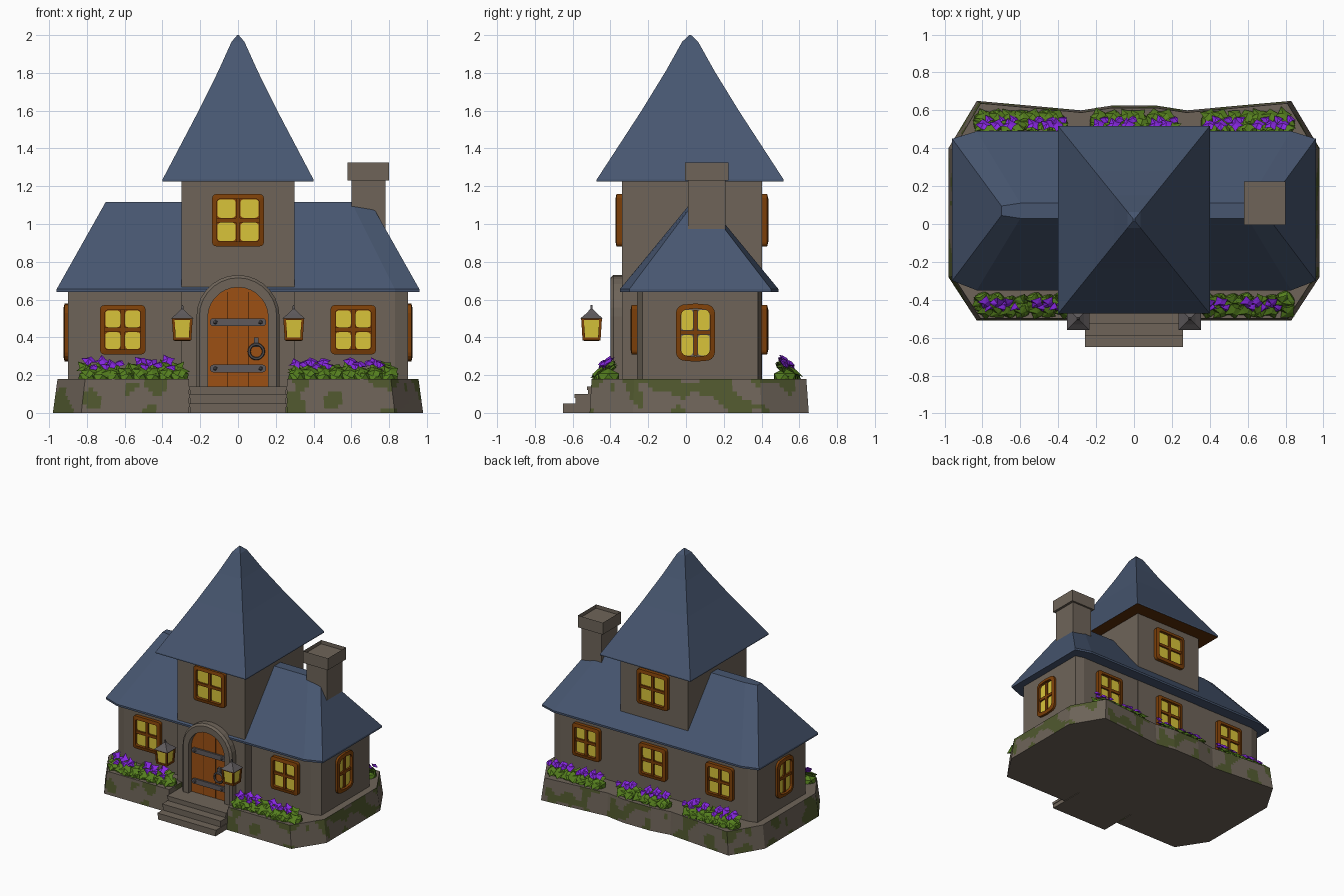
import bpy, bmesh, random
from math import sin, cos, pi, radians
from mathutils import Vector, Matrix, noise

random.seed(4)
if "Cube" in bpy.data.objects:
    bpy.data.objects.remove(bpy.data.objects["Cube"])


def material(name, code):
    rgb = [((int(code[i:i + 2], 16) / 255 + 0.055) / 1.055) ** 2.4 for i in (0, 2, 4)]
    m = bpy.data.materials.new(name)
    m.use_nodes = True
    m.diffuse_color = (*rgb, 1)
    m.node_tree.nodes["Principled BSDF"].inputs["Base Color"].default_value = (*rgb, 1)
    return m


STONE = material("stone", "6E6459")
SLATE = material("roof slate", "475670")
MOSS = material("moss", "50582E")
FRAME = material("window wood", "7C3F08")
OAK = material("door wood", "9C5014")
GLOW = material("lit glass", "D8C43A")
LEAF = material("leaf green", "557F1E")
PETAL = material("purple petal", "8A28E6")
METAL = material("grey metal", "5E5A5C")
DARK = material("dark soffit wood", "5A2C08")


def finish(bm, name, mats, matrix=None, smooth=False):
    bmesh.ops.recalc_face_normals(bm, faces=bm.faces)
    me = bpy.data.meshes.new(name)
    bm.to_mesh(me)
    bm.free()
    for m in mats:
        me.materials.append(m)
    ob = bpy.data.objects.new(name, me)
    bpy.context.collection.objects.link(ob)
    if matrix:
        ob.matrix_world = matrix
    if smooth:
        bpy.context.view_layer.objects.active = ob
        ob.select_set(True)
        bpy.ops.object.shade_smooth_by_angle(angle=radians(40))
        ob.select_set(False)
    return ob


def loft(bm, rings, mat=0, caps=True, closed=False):
    """Skin rings of equal length; cap the ends or join last to first."""
    vs = [[bm.verts.new(p) for p in r] for r in rings]
    n = len(vs[0])
    pairs = list(zip(vs, vs[1:])) + ([(vs[-1], vs[0])] if closed else [])
    faces = [bm.faces.new((a[i], a[(i + 1) % n], b[(i + 1) % n], b[i]))
             for a, b in pairs for i in range(n)]
    if caps and not closed:
        faces += [bm.faces.new(vs[0][::-1]), bm.faces.new(vs[-1])]
    for f in faces:
        f.material_index = mat
    return faces


def rect(x0, x1, y0, y1, z):
    return [(x0, y0, z), (x1, y0, z), (x1, y1, z), (x0, y1, z)]


def box(bm, x0, x1, y0, y1, z0, z1, mat=0):
    return loft(bm, [rect(x0, x1, y0, y1, z0), rect(x0, x1, y0, y1, z1)], mat)


def at(pts, y):
    return [(x, y, z) for x, z in pts]


def mirrored(half):
    """Complete an outline given from front to back on the +x side."""
    return half + [(-x, y) for x, y in reversed(half)]


def rounded(w, h, r, bulge=0, cx=0, cz=0):
    pts = []
    for k, (sx, sz) in enumerate(((1, 1), (-1, 1), (-1, -1), (1, -1))):
        pts += [(sx * (w - r) + r * cos(a), sz * (h - r) + r * sin(a))
                for a in (k * pi / 2 + i * pi / 6 for i in range(4))]
        if k % 2 == 0:
            pts.append((0, sz * h))
    return [(cx + x, cz + z + bulge * (1 - (x / w) ** 2) * (1 if z > 0 else -1)) for x, z in pts]


def arch(r, spring, foot, n=14):
    return [(r, foot)] + [(r * cos(i * pi / n), spring + r * sin(i * pi / n))
                          for i in range(n + 1)] + [(-r, foot)]


# Stone plinth with mossy patches and a notch for the steps
half = [(0.26, -0.34), (0.26, -0.51), (0.83, -0.51), (0.98, -0.28), (0.98, 0.4),
        (0.83, 0.65), (0.55, 0.625), (0.28, 0.6), (0.12, 0.625)]
outline = []
loop = mirrored(half)
for p, q in zip(loop, loop[1:] + loop[:1]):
    p, q = Vector(p), Vector(q)
    n = max(1, round((q - p).length / 0.025))
    outline += [p.lerp(q, i / n) for i in range(n)]
bm = bmesh.new()
loft(bm, [[(x * (1 - 0.025 * t) if abs(x) > 0.3 else x, y * (1 - 0.02 * t), 0.18 * t)
           for x, y in outline] for t in (i / 8 for i in range(9))])
for f in bm.faces:
    c = f.calc_center_median()
    if len(f.verts) == 4 and noise.noise(c * 8 + Vector((3, 1, 5))) > 0.13:
        f.material_index = 1
finish(bm, "plinth", [STONE, MOSS])

# Front steps
bm = bmesh.new()
for y, z in ((-0.65, 0.05), (-0.585, 0.1), (-0.52, 0.14)):
    box(bm, -0.255, 0.255, y, -0.33, 0, z - 0.02)
    box(bm, -0.26, 0.26, y - 0.005 if y > -0.6 else y, -0.33, z - 0.02, z)
finish(bm, "front_steps", [STONE])

# Walls
bm = bmesh.new()
wall = mirrored([(0.83, -0.26), (0.9, -0.23), (0.9, 0.38), (0.83, 0.4)])
loft(bm, [[(x, y, z) for x, y in wall] for z in (0.17, 0.67)])
finish(bm, "wing_walls", [STONE])
bm = bmesh.new()
box(bm, -0.3, 0.3, -0.34, 0.402, 0.1, 1.24)
finish(bm, "tower_walls", [STONE])

# Hipped wing roof
bm = bmesh.new()
eave = mirrored([(0.83, -0.35), (0.96, -0.3), (0.96, 0.45), (0.83, 0.49)])
ridge = mirrored([(0.6, 0.03), (0.7, 0.045), (0.7, 0.095), (0.6, 0.11)])
loft(bm, [[(x, y, 0.64) for x, y in eave], [(x, y, 0.655) for x, y in eave],
          [(x, y, 1.117) for x, y in ridge]])
finish(bm, "wing_roof", [SLATE])

# Tower spire with a dark underside
bm = bmesh.new()
rings = [[(x * s, 0.022 + y * s, z) for x, y, z in rect(-0.4, 0.4, -0.495, 0.495, z)]
         for s, z in ((1, 1.225), (1, 1.235), (0.52, 1.6), (0.26, 1.81), (0.085, 1.965), (0.01, 2.0))]
loft(bm, rings)
for f in bm.faces:
    f.material_index = int(f.calc_center_median().z < 1.228)
finish(bm, "tower_roof", [SLATE, DARK])

# Chimney with a sunken flue
bm = bmesh.new()
box(bm, 0.6, 0.78, 0.01, 0.21, 0.85, 1.235)
top = box(bm, 0.58, 0.8, -0.005, 0.225, 1.23, 1.325)[-1]
bmesh.ops.inset_region(bm, faces=[top], thickness=0.06)
bmesh.ops.translate(bm, verts=top.verts, vec=(0, 0, -0.03))
finish(bm, "chimney", [STONE])


# Four-pane windows
def window(name, x, y, z, turn, w=0.12, h=0.13, r=0.02, bulge=0):
    bm = bmesh.new()
    outer, inner = rounded(w, h, r, bulge), rounded(w - 0.026, h - 0.026, r * 0.7, bulge)
    loft(bm, [at(outer, 0.01), at(outer, -0.028), at(inner, -0.034), at(inner, 0.0)], closed=True)
    loft(bm, [at(inner, 0.01), at(inner, -0.01)])
    box(bm, -0.011, 0.011, -0.024, 0, -h + 0.02, h - 0.02)
    box(bm, 1.0 * -w + 0.02, w - 0.02, -0.024, 0, -0.011, 0.011)
    pw, ph = (w - 0.041) / 2, (h - 0.041) / 2 + bulge * 0.3
    for sx in (-1, 1):
        for sz in (-1, 1):
            pane = rounded(pw, ph, 0.016, 0, sx * (pw + 0.013), sz * (ph + 0.013))
            loft(bm, [at(pane, -0.005), at(pane, -0.014)], 1)
    finish(bm, name, [FRAME, GLOW], Matrix.Translation((x, y, z)) @ Matrix.Rotation(radians(turn), 4, 'Z'))


for side, s in (("left", 1), ("right", -1)):
    window(side + "_front_window", s * 0.61, -0.26, 0.44, 0)
    window(side + "_back_window", s * 0.59, 0.4, 0.44, 180)
    window(side + "_side_window", s * 0.89, 0.05, 0.425, s * 90, 0.103, 0.14, 0.035, 0.014)
window("middle_back_window", 0, 0.402, 0.44, 180)
window("tower_front_window", 0, -0.34, 1.02, 0, 0.137, 0.138)
window("tower_back_window", 0, 0.402, 1.02, 180, 0.137, 0.138)

# Arched door, stone surround and iron fittings
bm = bmesh.new()
outer, mid, inner = arch(0.22, 0.51, 0.14), arch(0.205, 0.51, 0.14), arch(0.16, 0.505, 0.14)
loft(bm, [at(outer, -0.33), at(outer, -0.385), at(mid, -0.4), at(inner, -0.4), at(inner, -0.33)],
     closed=True)
finish(bm, "door_surround", [STONE])
bm = bmesh.new()
loft(bm, [at(arch(0.162, 0.505, 0.14), y) for y in (-0.33, -0.36)])
for x in (-0.055, 0.055):
    box(bm, x - 0.002, x + 0.002, -0.363, -0.35, 0.14, 0.64, 1)
finish(bm, "door", [OAK, DARK])
bm = bmesh.new()
for z in (0.235, 0.48):
    strap = rounded(0.148, 0.02, 0.015, 0, 0, z)
    loft(bm, [at(strap, -0.355), at(strap, -0.374)])
    for x in (-0.12, 0.12):
        bmesh.ops.create_icosphere(bm, subdivisions=1, radius=0.012,
                                   matrix=Matrix.Translation((x, -0.375, z)))
box(bm, 0.085, 0.109, -0.385, -0.355, 0.35, 0.4)
finish(bm, "door_straps", [METAL])
bpy.ops.mesh.primitive_torus_add(location=(0.097, -0.385, 0.325), rotation=(pi / 2, 0, 0),
                                 major_radius=0.038, minor_radius=0.008,
                                 major_segments=20, minor_segments=6)
knocker = bpy.context.object
knocker.name = "door_ring"
knocker.data.materials.append(METAL)

# Hanging lanterns
for side, s in (("left", 1), ("right", -1)):
    bm = bmesh.new()

    def sq(r, z):
        return rect(-r, r, -r, r, z)
    loft(bm, [sq(0.04, 0.395), sq(0.047, 0.495)], 1)
    loft(bm, [sq(0.036, 0.38), sq(0.048, 0.385), sq(0.048, 0.398)])
    loft(bm, [sq(0.055, 0.492), sq(0.055, 0.502), sq(0.05, 0.506)])
    loft(bm, [sq(0.06, 0.5), sq(0.03, 0.525), sq(0.006, 0.55), sq(0.005, 0.57)], 2)
    for x in (-1, 1):
        for y in (-1, 1):
            loft(bm, [[(x * r + a, y * r + b, z) for a, b, _ in sq(0.007, 0)]
                      for r, z in ((0.041, 0.39), (0.048, 0.5))])
    finish(bm, side + "_lantern", [FRAME, GLOW, METAL], Matrix.Translation((s * 0.295, -0.5, 0)))


# Flower beds: leafy mounds with tilted leaves and blossoms
def lobed(bm, centre, tilt, r, lobes, mat):
    """A thin star-shaped sheet leaning back toward the wall."""
    rot = Matrix.Translation(centre) @ Matrix.Rotation(tilt, 4, 'X') @ Matrix.Rotation(random.uniform(0, 2), 4, 'Z')
    tips = [bm.verts.new(rot @ Vector((k * cos(a), k * sin(a), 0.008 * (i % 3)))) for i, (k, a) in
            enumerate((r * (0.62 if i % 2 else random.uniform(0.9, 1.1)), i * pi / lobes)
                      for i in range(lobes * 2))]
    for h in (0.02, -0.006):
        hub = bm.verts.new(rot @ Vector((0, 0, h)))
        for i, v in enumerate(tips):
            bm.faces.new((v, tips[(i + 1) % len(tips)], hub)).material_index = mat


def flower_bed(name, x0, x1, y, out):
    bm = bmesh.new()
    count = round((x1 - x0) / 0.07)
    for i in range(count):
        x = x0 + (x1 - x0) * (i + 0.5) / count
        jit = random.uniform(-0.015, 0.015)
        bmesh.ops.create_icosphere(bm, subdivisions=1, radius=0.06, matrix=Matrix.Translation(
            (x, y + jit, 0.185)) @ Matrix.Diagonal((1, 1.1, 0.85, 1)))
        tilt = -out * radians(40)
        lobed(bm, (x + jit, y + out * 0.035, 0.212), tilt, 0.05, 4, 0)
        lobed(bm, (x - jit, y - out * 0.02, 0.225 + jit), tilt, 0.055, 5, 0)
        if i % 4 != 3:
            lobed(bm, (x + jit, y - out * 0.015, 0.262 + jit), tilt, 0.042, 4, 1)
            lobed(bm, (x + 0.03, y + out * 0.012, 0.245 - jit), tilt, 0.03, 3, 1)
    finish(bm, name, [LEAF, PETAL])


for side, s in (("left", 1), ("right", -1)):
    a, b = sorted((s * 0.28, s * 0.83))
    flower_bed(side + "_front_flowers", a, b, -0.425, -1)
    a, b = sorted((s * 0.37, s * 0.83))
    flower_bed(side + "_back_flowers", a, b, 0.535, 1)
flower_bed("middle_back_flowers", -0.22, 0.22, 0.535, 1)
